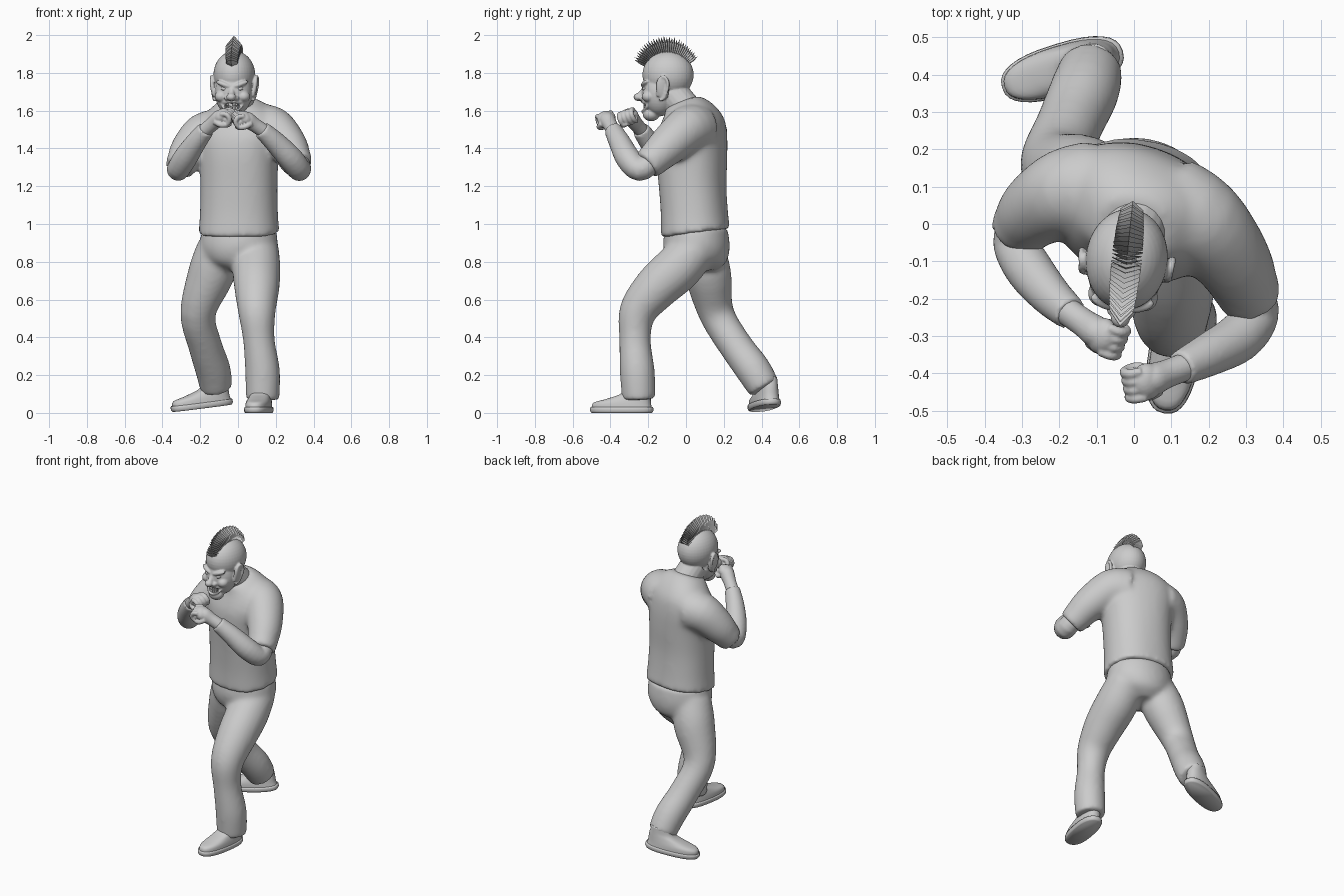
import bpy, bmesh, math
from mathutils import Vector, Matrix, Euler, Quaternion

if "Cube" in bpy.data.objects:
    bpy.data.objects.remove(bpy.data.objects["Cube"])

R = math.radians


def finish(name, bm, mat=None, voxel=0, smooth=3, flat=False):
    """Turn a bmesh into an object, optionally fusing its pieces by remeshing."""
    bmesh.ops.recalc_face_normals(bm, faces=bm.faces[:])
    if mat:
        bm.transform(mat)
    for f in bm.faces:
        f.smooth = not flat
    me = bpy.data.meshes.new(name)
    bm.to_mesh(me)
    bm.free()
    ob = bpy.data.objects.new(name, me)
    bpy.context.collection.objects.link(ob)
    if voxel:
        r = ob.modifiers.new("fuse", 'REMESH')
        r.mode, r.voxel_size, r.use_smooth_shade = 'VOXEL', voxel, True
        s = ob.modifiers.new("soften", 'SMOOTH')
        s.factor, s.iterations = 0.5, smooth
    return ob


def spline(pts, k):
    """Catmull-Rom interpolation of tuples of any length."""
    out, n = [], len(pts)
    for i in range(n - 1):
        a, b, c, d = pts[max(i - 1, 0)], pts[i], pts[i + 1], pts[min(i + 2, n - 1)]
        for j in range(k):
            t = j / k
            out.append([0.5 * (2 * q + (r - p) * t + (2 * p - 5 * q + 4 * r - s) * t * t
                               + (3 * q - p - 3 * r + s) * t ** 3)
                        for p, q, r, s in zip(a, b, c, d)])
    return out + [list(pts[-1])]


def skin(bm, rings):
    loops = [[bm.verts.new(v) for v in ring] for ring in rings]
    n = len(loops[0])
    for a, b in zip(loops, loops[1:]):
        for i in range(n):
            bm.faces.new((a[i], a[(i + 1) % n], b[(i + 1) % n], b[i]))
    bm.faces.new(loops[0][::-1])
    bm.faces.new(loops[-1])


def stack(bm, pts, k=4, n=32, power=2.0):
    """Level rings: x, y, z, rx, ry, yaw, pitch."""
    rings = []
    for x, y, z, rx, ry, yaw, pitch in spline(pts, k):
        m = Euler((R(pitch), 0, R(yaw))).to_matrix()
        ring = []
        for i in range(n):
            c, s = math.cos(math.tau * i / n), math.sin(math.tau * i / n)
            p = Vector((math.copysign(abs(c) ** (2 / power), c) * rx,
                        math.copysign(abs(s) ** (2 / power), s) * ry, 0))
            ring.append(m @ p + Vector((x, y, z)))
        rings.append(ring)
    skin(bm, rings)


def tube(bm, pts, k=4, n=20):
    """Round tube along x, y, z, radius points."""
    p = spline(pts, k)
    c = [Vector(q[:3]) for q in p]
    rings, q, prev = [], Quaternion(), Vector((0, 0, 1))
    for i in range(len(c)):
        t = (c[min(i + 1, len(c) - 1)] - c[max(i - 1, 0)]).normalized()
        q, prev = prev.rotation_difference(t) @ q, t
        rings.append([c[i] + q @ Vector((math.cos(math.tau * j / n), math.sin(math.tau * j / n), 0)) * p[i][3]
                      for j in range(n)])
    skin(bm, rings)


def ball(bm, c, r, rot=(0, 0, 0), seg=24):
    m = Matrix.LocRotScale(Vector(c), Euler([R(a) for a in rot]), Vector(r))
    bmesh.ops.create_uvsphere(bm, u_segments=seg, v_segments=seg // 2, radius=1, matrix=m)


# Shirt: torso and two short sleeves fused
bm = bmesh.new()
stack(bm, [(.005, .05, .95, .215, .182, -8, 8), (.005, .045, 1.05, .207, .176, -10, 0),
           (.005, .035, 1.2, .204, .175, -14, 0), (.005, .03, 1.35, .21, .182, -18, 0),
           (.005, .03, 1.46, .225, .178, -20, 4), (.005, .03, 1.54, .215, .16, -20, 10),
           (.005, .01, 1.605, .165, .125, -18, 18), (-.005, -.02, 1.645, .1, .095, -12, 22)], power=2.25)
tube(bm, [(.1, .05, 1.5, .135), (.18, .005, 1.5, .124), (.262, -.095, 1.415, .106),
          (.3, -.17, 1.345, .09), (.318, -.21, 1.31, .083)])
tube(bm, [(-.1, .1, 1.48, .125), (-.18, .085, 1.47, .12), (-.258, .04, 1.39, .103),
          (-.295, 0, 1.325, .086), (-.31, -.025, 1.295, .08)])
finish("shirt", bm, voxel=.012, smooth=18)

# Trousers: hips, striding front leg and trailing rear leg
bm = bmesh.new()
stack(bm, [(.005, .055, .98, .195, .165, -5, 0), (.005, .055, .88, .205, .177, -5, 0),
           (0, .06, .8, .165, .155, 0, 0), (0, .06, .755, .08, .1, 0, 0)])
tube(bm, [(.1, .06, .88, .115), (.098, -.04, .77, .128), (.1, -.16, .66, .12), (.1, -.255, .535, .1),
          (.11, -.27, .39, .084), (.13, -.258, .22, .093), (.13, -.25, .07, .09)])
tube(bm, [(-.1, .08, .88, .115), (-.14, .115, .74, .125), (-.212, .16, .53, .095), (-.175, .26, .36, .09),
          (-.133, .355, .23, .094), (-.115, .415, .13, .086)])
finish("trousers", bm, voxel=.012, smooth=16)

# Shoes: sole and upper, toe towards local -y
for name, loc, rot in (("front_shoe", (.11, -.34, 0), (0, 0, -10)),
                       ("rear_shoe", (-.19, .415, .025), (7, 0, -73))):
    m = Matrix.LocRotScale(Vector(loc), Euler([R(a) for a in rot]), None)
    bm = bmesh.new()
    stack(bm, [(0, 0, 0, .064, .162, 0, 0), (0, 0, .012, .07, .17, 0, 0),
               (0, 0, .03, .068, .168, 0, 0)], k=2, power=2.5)
    finish(name + "_sole", bm, m)
    bm = bmesh.new()
    stack(bm, [(0, 0, .025, .064, .162, 0, 0), (0, .003, .055, .062, .153, 0, 0),
               (0, .04, .088, .054, .115, 0, 6), (0, .075, .115, .048, .075, 0, 8),
               (0, .085, .15, .045, .06, 0, 0)], power=2.4)
    finish(name + "_upper", bm, m)

# Forearms and fists
arms = (("left", [(.315, -.18, 1.33, .06), (.326, -.245, 1.288, .062), (.28, -.305, 1.345, .066),
                  (.2, -.35, 1.43, .058), (.125, -.387, 1.5, .047)], (.035, -.422, 1.56), (-.3, .2, -.9)),
        ("right", [(-.305, 0, 1.32, .058), (-.318, -.052, 1.287, .06), (-.282, -.12, 1.345, .064),
                   (-.225, -.19, 1.43, .056), (-.17, -.24, 1.5, .046)], (-.085, -.3, 1.572), (.3, .2, -.9)))
for side, path, fist, palm in arms:
    bm = bmesh.new()
    tube(bm, path)
    finish(side + "_forearm", bm, voxel=.009)
    wrist, fist = Vector(path[-1][:3]), Vector(fist)
    z = (fist - wrist).normalized()
    palm = Vector(palm)
    y = -(palm - z * palm.dot(z)).normalized()
    x = y.cross(z)
    m = Matrix((x, y, z)).transposed().to_4x4()
    m.translation = fist
    w = (wrist - fist).length
    bm = bmesh.new()
    tube(bm, [(0, 0, -w - .02, .038), (0, 0, -w * .6, .038), (0, 0, -.02, .043), (0, 0, .01, .035)])
    ball(bm, (0, 0, 0), (.05, .036, .046))
    ball(bm, (0, -.026, .016), (.043, .024, .028))
    for i in range(4):
        a = -.035 + .0235 * i
        tube(bm, [(a, .012, .02, .013), (a, -.008, .044, .0135), (a, -.036, .042, .0135),
                  (a, -.05, .018, .013), (a, -.045, -.008, .012), (a, -.025, -.012, .01)], n=12)
    t = 1 if side == "left" else -1
    tube(bm, [(t * .035, 0, -.035, .016), (t * .048, -.03, -.015, .015),
              (t * .03, -.055, .005, .013), (t * .005, -.06, .012, .011)], n=12)
    finish(side + "_fist", bm, m, voxel=.0045, smooth=2)

# Head: skull, jaw, nose, brows, cheeks, lips and neck fused
H = Matrix.LocRotScale(Vector((-.02, -.1, 1.77)), Euler((0, 0, R(-6))), None)
bm = bmesh.new()
ball(bm, (0, .005, .02), (.11, .136, .126), seg=40)
ball(bm, (0, -.04, -.075), (.098, .094, .125), seg=40)
ball(bm, (0, -.085, -.188), (.048, .045, .038))
tube(bm, [(.02, .16, -.22, .085), (.015, .1, -.16, .085), (0, .03, -.08, .085)])
tube(bm, [(0, -.115, -.04, .012), (0, -.13, -.07, .015), (0, -.148, -.093, .019)])
ball(bm, (0, -.153, -.098), (.026, .026, .021))
for s in (-1, 1):
    ball(bm, (s * .023, -.132, -.104), (.017, .018, .014))
    ball(bm, (s * .044, -.114, -.03), (.046, .02, .014), (0, s * -20, s * 15))
    ball(bm, (s * .06, -.092, -.095), (.034, .036, .03))
    ball(bm, (s * .108, -.012, -.05), (.014, .034, .066), (8, s * 8, s * 15))
    tube(bm, [(s * .104, -.04, -.095, .006), (s * .115, -.037, -.02, .008), (s * .121, -.005, .01, .009),
              (s * .122, .018, -.03, .009), (s * .11, -.003, -.1, .008), (s * .102, -.03, -.115, .008)], n=10)
mouth = [(.056 * math.cos(a), -.13 + .035 * math.cos(a) ** 2,
          -.15 + .024 * math.sin(a) + .016 * math.cos(a) ** 2, .008)
         for a in [math.tau * i / 12 for i in range(13)]]
tube(bm, mouth, n=10)
head = finish("head", bm, H, voxel=.005, smooth=4)

# Mouth opening
bm = bmesh.new()
ball(bm, (0, -.13, -.147), (.047, .045, .019))
cut = finish("mouth_cutter", bm, H)
cut.hide_render = True
cut.hide_set(True)
b = head.modifiers.new("mouth", 'BOOLEAN')
b.operation, b.object, b.solver = 'DIFFERENCE', cut, 'EXACT'

# Teeth in two curved rows, and eyes
bm = bmesh.new()
for i in range(-3, 4):
    for z in (-.139, -.158):
        m = Matrix.LocRotScale(Vector((i * .0115, -.12 + 13 * (i * .0115) ** 2, z + .0008 * i * i)),
                               Euler((0, 0, i * .2)), Vector((.0105, .012, .016)))
        bmesh.ops.create_cube(bm, size=1, matrix=m)
finish("teeth", bm, H, flat=True)
bm = bmesh.new()
for s in (-1, 1):
    ball(bm, (s * .04, -.113, -.055), (.02, .015, .011), (0, s * -12, 0))
finish("eyes", bm, H)

# Crest of hair: a fan of pointed wedge blades
bm = bmesh.new()
N = 32
for i in range(N):
    f = i / (N - 1)
    a = R(25 + 122 * f)
    out = Vector((0, -math.cos(a), math.sin(a)))
    along = Vector((0, math.sin(a), math.cos(a)))
    base = Vector((0, .005 - .13 * math.cos(a), .02 + .12 * math.sin(a)))
    h = (.072 + .022 * math.sin(math.pi * min(f * 1.15, 1)) - .014 * f) * (1 if i % 2 else .94)
    w = .041 * (.75 + .25 * math.sin(math.pi * f))
    rows = []
    for lift, k in ((-.025, .95), (h * .45, 1)):
        c = base + out * lift
        rows.append([bm.verts.new(c + v) for v in (Vector((w * k, 0, 0)) + along * .007, -along * .009,
                                                   Vector((-w * k, 0, 0)) + along * .007, along * .006)])
    tip = bm.verts.new(base + out * h)
    for j in range(4):
        n = (j + 1) % 4
        bm.faces.new((rows[0][j], rows[0][n], rows[1][n], rows[1][j]))
        bm.faces.new((rows[1][j], rows[1][n], tip))
finish("hair_crest", bm, H, flat=True)
